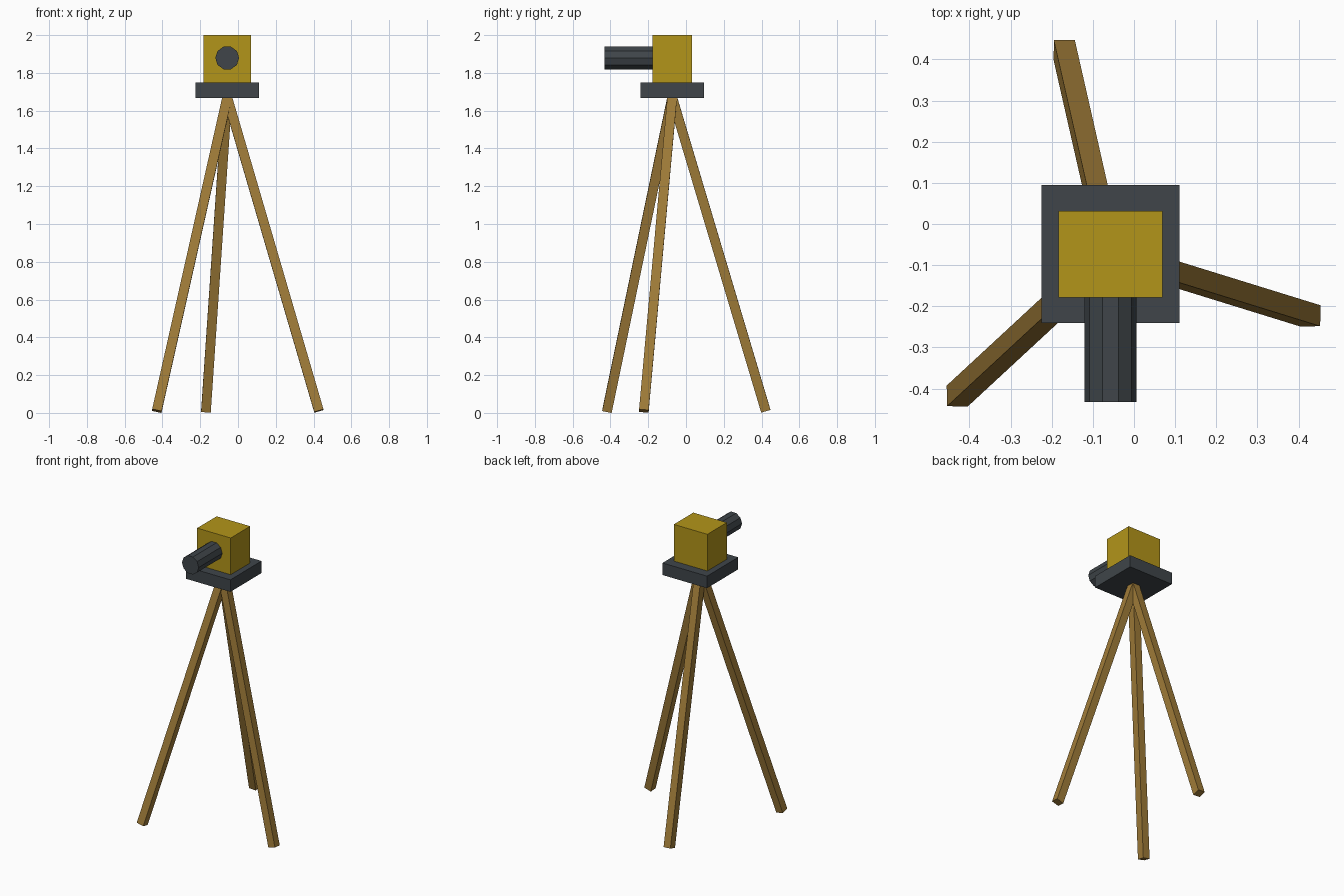
import bpy
from math import radians, sin, cos
from mathutils import Vector

if "Cube" in bpy.data.objects:
    bpy.data.objects.remove(bpy.data.objects["Cube"])


def material(name, rgb):
    m = bpy.data.materials.new(name)
    m.diffuse_color = (*rgb, 1)
    m.use_nodes = True
    m.node_tree.nodes["Principled BSDF"].inputs["Base Color"].default_value = m.diffuse_color
    return m


YELLOW = material("yellow_paint", (0.45, 0.30, 0.01))
DARK = material("dark_metal", (0.05, 0.06, 0.068))
WOOD = material("wood", (0.35, 0.20, 0.04))


def finish(name, mat):
    ob = bpy.context.object
    ob.name = name
    ob.data.materials.append(mat)
    bpy.ops.object.transform_apply(location=False, rotation=True, scale=True)
    return ob


def box(name, mat, center, size, quat=None):
    bpy.ops.mesh.primitive_cube_add(size=1, location=center)
    ob = bpy.context.object
    ob.scale = size
    if quat:
        ob.rotation_mode = 'QUATERNION'
        ob.rotation_quaternion = quat
    return finish(name, mat)


CX, CY = -0.057, -0.073

# Three splayed legs meeting under the plate
top = Vector((CX, CY, 1.67))
for i in range(3):
    a = radians(102.8 + 120 * i)
    foot = Vector((CX + 0.508 * cos(a), CY + 0.508 * sin(a), 0.0102))
    d = top - foot
    box(f"leg_{i + 1}", WOOD, (top + foot) / 2, (0.051, 0.051, d.length),
        Vector((0, 0, 1)).rotation_difference(d))

# Mounting plate and instrument body
box("mounting_plate", DARK, (CX, CY, 1.709), (0.336, 0.336, 0.082))
box("instrument_body", YELLOW, (CX, CY, 1.875), (0.253, 0.21, 0.25))

# Ten-sided telescope barrel pointing forward, a corner on each side
bpy.ops.mesh.primitive_cylinder_add(
    vertices=10, radius=0.063, depth=0.28,
    location=(CX, -0.292, 1.879), rotation=(radians(90), 0, 0))
barrel = bpy.context.object
barrel.rotation_euler.rotate_axis('Z', radians(90))
finish("telescope_barrel", DARK)
